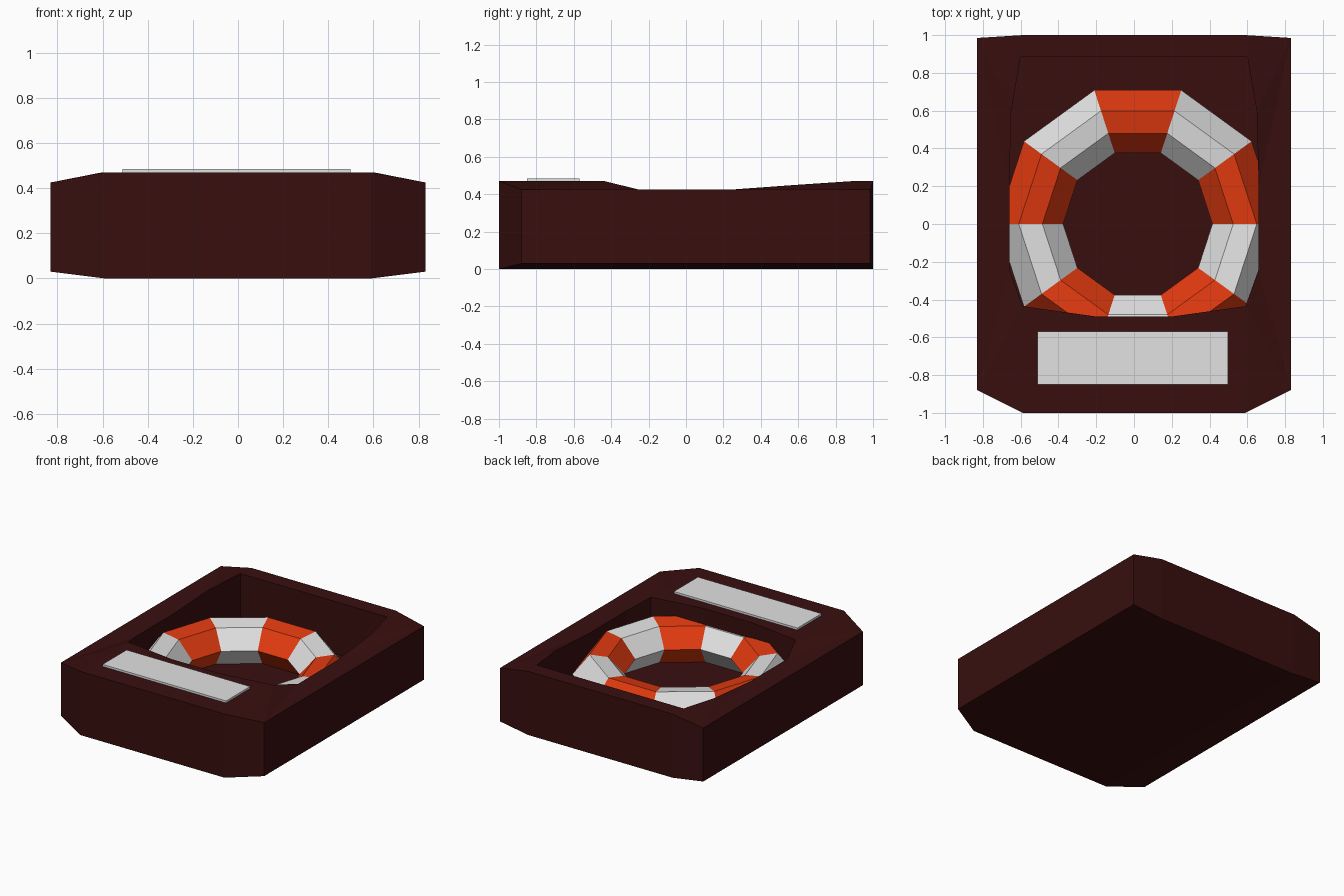
import bpy, bmesh, math

cube = bpy.data.objects.get("Cube")
if cube:
    bpy.data.objects.remove(cube, do_unlink=True)


def material(name, rgb):
    m = bpy.data.materials.new(name)
    m.use_nodes = True
    m.diffuse_color = (*rgb, 1)
    m.node_tree.nodes["Principled BSDF"].inputs["Base Color"].default_value = (*rgb, 1)
    return m


maroon = material("dark maroon", (0.04, 0.0045, 0.0045))
white = material("off white", (0.76, 0.76, 0.76))
orange = material("orange red", (0.76, 0.042, 0.005))


def make_object(name, bm, *mats):
    bmesh.ops.remove_doubles(bm, verts=bm.verts[:], dist=0.0005)
    bmesh.ops.recalc_face_normals(bm, faces=bm.faces[:])
    mesh = bpy.data.meshes.new(name)
    bm.to_mesh(mesh)
    bm.free()
    for m in mats:
        mesh.materials.append(m)
    ob = bpy.data.objects.new(name, mesh)
    bpy.context.collection.objects.link(ob)
    return ob


def face(bm, pts):
    return bm.faces.new([bm.verts.new(p) for p in pts])


def mirror(pts):
    return [(-x, y, z) for x, y, z in pts]


# Case: chamfered box with an open well in its top
FLOOR = 0.085
outline = [(0.59, -1), (0.83, -0.88), (0.83, 0.985), (0.59, 1)]
low = [(x, y, 0.0 if x < 0.7 else 0.03) for x, y in outline]
top = [(x, y, 0.47 if x < 0.7 else 0.425) for x, y in outline]
well = [(0.2, -0.49, 0.47), (0.59, -0.435, 0.47), (0.66, -0.24, 0.422),
        (0.66, 0.2, 0.422), (0.65, 0.6, 0.451), (0.6, 0.885, 0.47)]
sunk = [(x, y, FLOOR) for x, y, z in well]

bm = bmesh.new()
half = [[low[i], low[i + 1], top[i + 1], top[i]] for i in range(3)]
half += [[well[i], well[i + 1], sunk[i + 1], sunk[i]] for i in range(5)]
half += [low,
         [top[0], top[1], well[1]],
         [top[1], well[2], well[1]],
         [top[1], top[2], well[3], well[2]],
         [top[2], well[4], well[3]],
         [top[2], top[3], well[5], well[4]]]
for pts in half:
    face(bm, pts)
    face(bm, mirror(pts))
# Faces that span the centre line
for side in ([low[0], top[0]], [low[3], top[3]], [low[0], low[3]],
             [well[0], sunk[0]], [well[5], sunk[5]], [top[3], well[5]],
             [top[0], well[1], well[0]], sunk):
    face(bm, side + mirror(side)[::-1])
make_object("case", bm, maroon)

# Lifebuoy: ten-sided ring with a six-sided section, colours alternating
SEGMENTS = 10
section = [(0.395, 0.225), (0.505, 0.35), (0.63, 0.37),
           (0.745, 0.225), (0.63, 0.08), (0.505, 0.08)]


def ring_point(k, j):
    a = math.tau * k / SEGMENTS
    r, z = section[j % len(section)]
    return (0.02 + r * math.cos(a), r * math.sin(a), z)


bm = bmesh.new()
for k in range(SEGMENTS):
    for j in range(len(section)):
        f = face(bm, [ring_point(k, j), ring_point(k + 1, j),
                      ring_point(k + 1, j + 1), ring_point(k, j + 1)])
        f.material_index = k % 2
make_object("lifebuoy", bm, orange, white)

# Label plate on the front of the case
bm = bmesh.new()
bmesh.ops.create_cube(bm, size=1)
bmesh.ops.scale(bm, vec=(1.01, 0.28, 0.02), verts=bm.verts[:])
bmesh.ops.translate(bm, vec=(-0.007, -0.71, 0.475), verts=bm.verts[:])
make_object("label_plate", bm, white)
